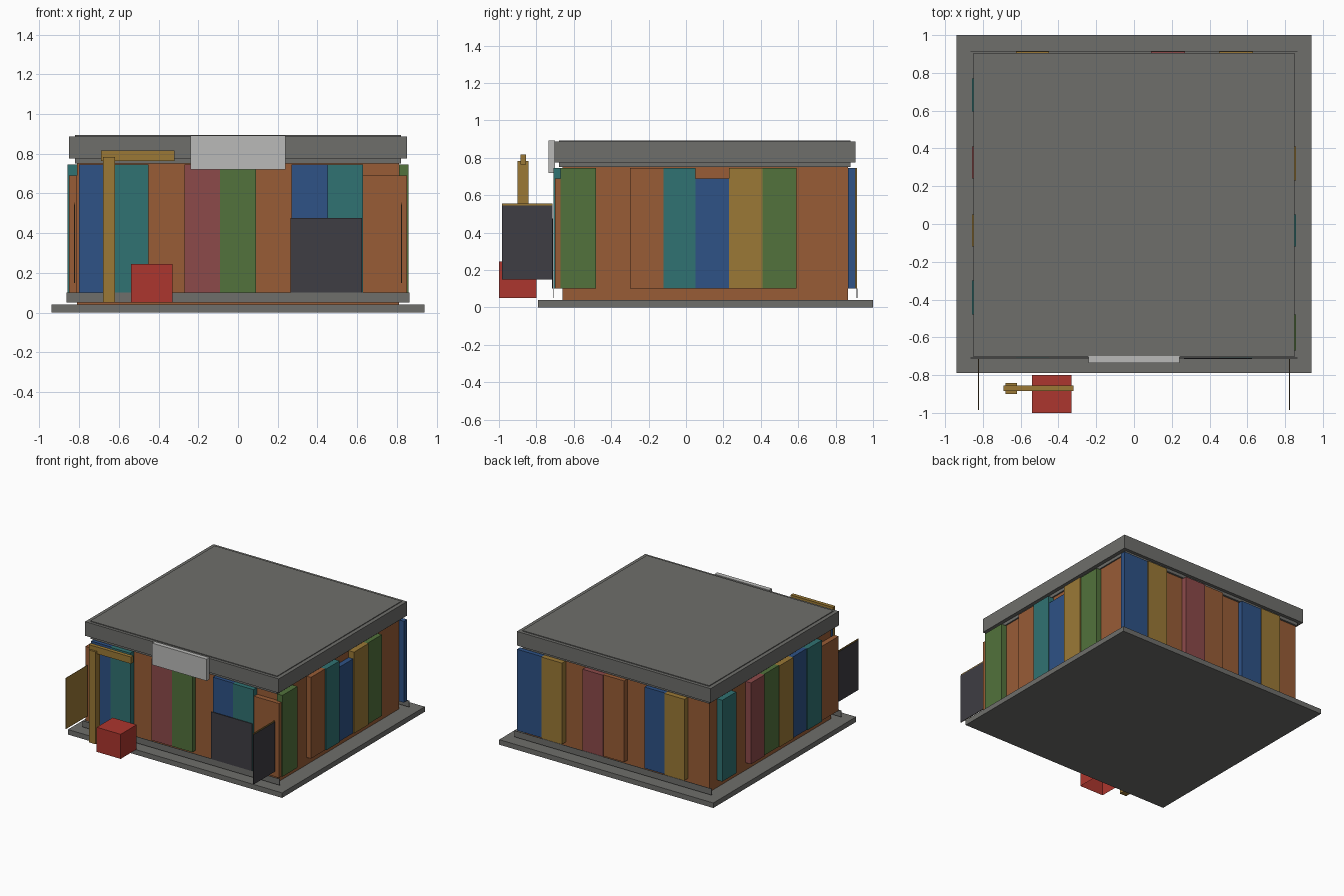
import bpy
import bmesh

cube = bpy.data.objects.get("Cube")
if cube:
    bpy.data.objects.remove(cube, do_unlink=True)


def srgb(v):
    v /= 255
    return v / 12.92 if v <= 0.04045 else ((v + 0.055) / 1.055) ** 2.4


def material(name, r, g, b):
    m = bpy.data.materials.new(name)
    m.use_nodes = True
    col = (srgb(r), srgb(g), srgb(b), 1)
    m.diffuse_color = col
    m.node_tree.nodes["Principled BSDF"].inputs["Base Color"].default_value = col
    return m


MATS = {
    "grey": material("grey", 110, 110, 107),
    "orange": material("orange", 152, 92, 54),
    "blue": material("blue", 46, 82, 134),
    "teal": material("teal", 48, 114, 114),
    "maroon": material("maroon", 140, 74, 74),
    "green": material("green", 82, 114, 60),
    "ochre": material("ochre", 155, 121, 54),
    "red": material("red", 172, 54, 46),
    "black": material("black", 62, 61, 67),
    "light": material("light grey", 186, 186, 184),
}


def box(name, colour, x, y, z, open_bottom=False):
    """Axis-aligned box from (low, high) pairs."""
    bm = bmesh.new()
    bmesh.ops.create_cube(bm, size=1)
    for v in bm.verts:
        v.co = [lim[0] if c < 0 else lim[1] for c, lim in zip(v.co, (x, y, z))]
    if open_bottom:
        bm.normal_update()
        down = [f for f in bm.faces if f.normal.z < -0.5]
        bmesh.ops.delete(bm, geom=down, context='FACES')
    mesh = bpy.data.meshes.new(name)
    bm.to_mesh(mesh)
    bm.free()
    mesh.materials.append(MATS[colour])
    ob = bpy.data.objects.new(name, mesh)
    bpy.context.collection.objects.link(ob)
    return ob


FRONT, BACK, SIDE = -0.66, 0.865, 0.81

# Base, walls and roof
box("base_slab", "grey", (-0.94, 0.94), (-0.79, 1.0), (0, 0.04))
box("walls", "orange", (-SIDE, SIDE), (FRONT, BACK), (0.04, 0.75))
box("roof_slab", "grey", (-0.82, 0.82), (-0.68, 0.88), (0.75, 0.893))
box("roof_fascia", "grey", (-0.85, 0.85), (-0.703, 0.906), (0.775, 0.887))

# Plinth strips in front of the front and back walls
for name, y in (("front", -0.712), ("back", 0.912)):
    box(name + "_plinth", "grey", (-0.865, 0.865), (y, y + 0.004), (0.05, 0.1))


# Cladding boards: colour, start, end, projection, top; gaps are bare wall
def boards(side, rows):
    for i, (colour, a, b, depth, top) in enumerate(rows):
        x = y = (a, b)
        if side == "front":
            y = (FRONT - depth, FRONT)
        elif side == "back":
            y = (BACK, BACK + depth)
        elif side == "right":
            x = (-SIDE - depth, -SIDE)
        else:
            x = (SIDE, SIDE + depth)
        box(f"{side}_board_{i + 1}", colour, x, y, (0.1, top))


HIGH, LOW = 0.745, 0.69
FLUSH, PROUD = 0.04, 0.048

boards("front", [
    ("blue", -0.80, -0.625, FLUSH, HIGH),
    ("teal", -0.625, -0.45, PROUD, HIGH),
    ("maroon", -0.27, -0.09, FLUSH, HIGH),
    ("green", -0.09, 0.09, FLUSH, HIGH),
    ("blue", 0.27, 0.45, FLUSH, HIGH),
    ("teal", 0.45, 0.63, PROUD, HIGH),
    ("orange", 0.63, 0.85, FLUSH, LOW),
])
boards("back", [
    ("blue", 0.63, 0.85, FLUSH, HIGH),
    ("ochre", 0.45, 0.63, PROUD, HIGH),
    ("maroon", 0.09, 0.27, PROUD, HIGH),
    ("orange", -0.09, 0.09, FLUSH, HIGH),
    ("blue", -0.45, -0.27, FLUSH, HIGH),
    ("ochre", -0.625, -0.45, PROUD, HIGH),
])
boards("left", [
    ("green", -0.67, -0.48, PROUD, HIGH),
    ("orange", -0.30, -0.12, FLUSH, HIGH),
    ("teal", -0.12, 0.05, PROUD, HIGH),
    ("blue", 0.05, 0.23, FLUSH, LOW),
    ("ochre", 0.23, 0.41, PROUD, HIGH),
    ("green", 0.41, 0.59, FLUSH, HIGH),
])
boards("right", [
    ("teal", 0.595, 0.77, PROUD, HIGH),
    ("maroon", 0.24, 0.41, PROUD, HIGH),
    ("green", 0.05, 0.24, FLUSH, HIGH),
    ("ochre", -0.12, 0.05, PROUD, HIGH),
    ("blue", -0.30, -0.12, FLUSH, HIGH),
    ("teal", -0.48, -0.30, PROUD, HIGH),
    ("orange", -0.70, -0.48, FLUSH, LOW),
])

# Doorway and blank sign
box("doorway", "black", (0.265, 0.625), (-0.716, -0.71), (0.1, 0.475))
box("sign", "light", (-0.24, 0.24), (-0.735, -0.70), (0.72, 0.892))

# Open shutters, dark outside and ochre inside
for name, s in (("left", 1), ("right", -1)):
    for part, colour, a, b, top in (("outer", "black", 0.823, 0.826, 0.545),
                                    ("inner", "ochre", 0.82, 0.823, 0.555)):
        x = sorted((s * a, s * b))
        box(f"{name}_shutter_{part}", colour, x, (-0.985, -0.715), (0.15, top))

# Post with arm, and crate with an open underside
box("post", "ochre", (-0.68, -0.62), (-0.90, -0.843), (0.05, 0.783))
box("post_arm", "ochre", (-0.69, -0.32), (-0.885, -0.855), (0.763, 0.817))
box("crate", "red", (-0.54, -0.33), (-1.0, -0.80), (0.05, 0.245), open_bottom=True)
